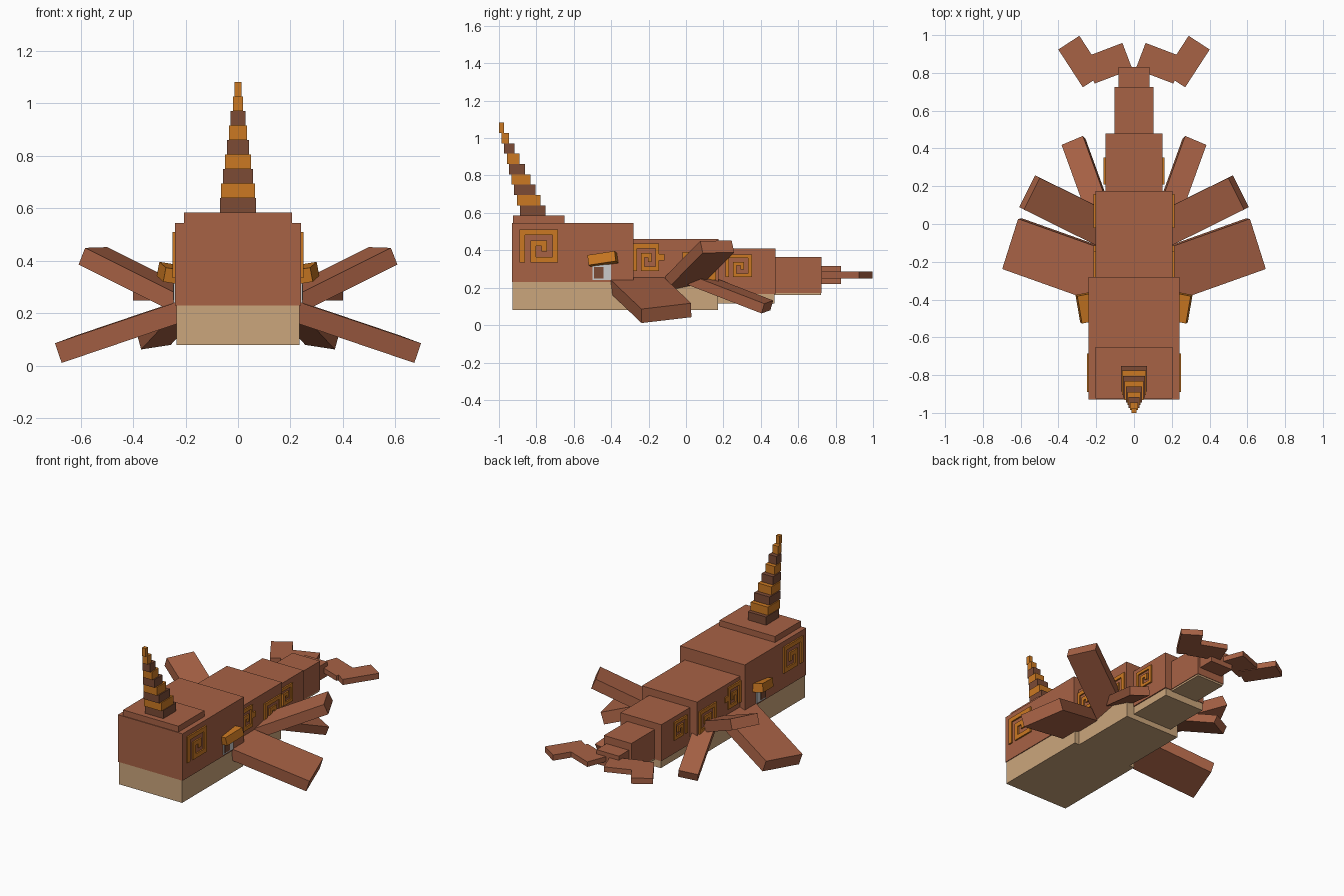
import bpy
import bmesh
from mathutils import Matrix, Vector

if "Cube" in bpy.data.objects:
    bpy.data.objects.remove(bpy.data.objects["Cube"], do_unlink=True)


def material(name, rgb):
    m = bpy.data.materials.new(name)
    m.use_nodes = True
    m.diffuse_color = (*rgb, 1)
    m.node_tree.nodes["Principled BSDF"].inputs["Base Color"].default_value = (*rgb, 1)
    return m


RUST = material("rust red", (0.39, 0.122, 0.06))
SAND = material("sand belly", (0.6, 0.38, 0.2))
ORANGE = material("orange", (0.6, 0.19, 0.016))
BROWN = material("dark brown", (0.2, 0.07, 0.036))
WHITE = material("eye white", (0.6, 0.6, 0.6))


def finish(name, bm, mat):
    bmesh.ops.recalc_face_normals(bm, faces=bm.faces)
    mesh = bpy.data.meshes.new(name)
    bm.to_mesh(mesh)
    bm.free()
    mesh.materials.append(mat)
    obj = bpy.data.objects.new(name, mesh)
    bpy.context.collection.objects.link(obj)
    return obj


def add_box(bm, x, y, z):
    """Axis-aligned box from (low, high) ranges."""
    size = [b - a for a, b in (x, y, z)]
    mid = [(a + b) / 2 for a, b in (x, y, z)]
    bmesh.ops.create_cube(bm, size=1, matrix=Matrix.Translation(mid) @ Matrix.Diagonal((*size, 1)))


def box(name, x, y, z, mat):
    bm = bmesh.new()
    add_box(bm, x, y, z)
    return finish(name, bm, mat)


def slab(name, root, tip, across, thick, mat):
    """Tilted box running from root to tip, built on both sides."""
    for side, label in ((1, "left_"), (-1, "right_")):
        a, b, w = (Vector((v[0] * side, v[1], v[2])) for v in (root, tip, across))
        d = b - a
        width = w.length
        w = (w - w.project(d)).normalized() * width
        n = d.cross(w).normalized() * thick
        axes = Matrix((d, w, n)).transposed().to_4x4()
        bm = bmesh.new()
        bmesh.ops.create_cube(bm, size=1, matrix=Matrix.Translation((a + b) / 2) @ axes)
        finish(label + name, bm, mat)


def side_plate(name, x, y, z, mat, thick=0.009):
    for side, label in ((1, "left_"), (-1, "right_")):
        xs = sorted((side * x, side * (x + thick)))
        box(label + name, xs, y, z, mat)


# Strokes of the square spiral, as cell ranges (column, row) on a 7 x 6 grid
SPIRAL = [((0, 1), (0, 6)), ((1, 7), (5, 6)), ((6, 7), (0, 5)), ((2, 6), (0, 1)),
          ((2, 3), (1, 4)), ((3, 5), (3, 4)), ((4, 5), (2, 3))]


def spiral(name, x, y, z):
    """Square spiral plate filling the given ranges on both flanks."""
    cw, ch = (y[1] - y[0]) / 7, (z[1] - z[0]) / 6
    for side, label in ((1, "left_"), (-1, "right_")):
        bm = bmesh.new()
        xs = sorted((side * x, side * (x + 0.0095)))
        for cols, rows in SPIRAL:
            add_box(bm, xs, [y[0] + c * cw for c in cols], [z[0] + r * ch for r in rows])
        finish(label + name, bm, ORANGE)


# Head, body and tail blocks: half width, y range, z range
for name, hw, y, z, mat in [
    ("head", 0.24, (-0.93, -0.28), (0.23, 0.545), RUST),
    ("jaw", 0.235, (-0.928, -0.28), (0.08, 0.23), SAND),
    ("head_crest", 0.205, (-0.925, -0.65), (0.545, 0.585), RUST),
    ("body", 0.205, (-0.28, 0.175), (0.23, 0.46), RUST),
    ("belly", 0.2, (-0.28, 0.172), (0.08, 0.23), SAND),
    ("tail_base", 0.152, (0.175, 0.478), (0.165, 0.41), RUST),
    ("tail_base_belly", 0.145, (0.172, 0.474), (0.115, 0.165), SAND),
    ("tail_middle", 0.102, (0.478, 0.725), (0.172, 0.365), RUST),
    ("tail_middle_belly", 0.098, (0.474, 0.722), (0.16, 0.172), SAND),
    ("tail_end", 0.083, (0.725, 0.83), (0.22, 0.315), RUST),
]:
    box(name, (-hw, hw), y, z, mat)

# Horn: stacked shrinking blocks leaning forward
for i, hw in enumerate((0.068, 0.064, 0.057, 0.05, 0.042, 0.034, 0.028, 0.02, 0.013)):
    cy = -0.82 - i * 0.0208
    z = 0.585 + i * 0.0553
    mat = ORANGE if i % 2 or i == 8 else BROWN
    box(f"horn_block_{i + 1}", (-hw, hw), (cy - hw, cy + hw), (z, z + 0.0553), mat)

# Spiral markings along the flanks
spiral("head_spiral", 0.24, (-0.89, -0.685), (0.335, 0.51))
spiral("shoulder_spiral", 0.205, (-0.28, -0.145), (0.29, 0.435))
side_plate("shoulder_spiral_tab", 0.205, (-0.145, -0.115), (0.345, 0.38), ORANGE)
spiral("body_spiral", 0.205, (-0.02, 0.16), (0.24, 0.39))
spiral("tail_spiral", 0.152, (0.21, 0.352), (0.257, 0.378))

# Eyes and brows
side_plate("eye", 0.24, (-0.5, -0.4), (0.24, 0.325), WHITE, 0.005)
side_plate("pupil", 0.242, (-0.492, -0.44), (0.25, 0.31), BROWN, 0.006)
slab("brow", (0.235, -0.515, 0.34), (0.26, -0.37, 0.362), (0.09, -0.016, 0.015), 0.055, ORANGE)

# Flippers
slab("front_flipper", (0.123, -0.29, 0.24), (0.643, -0.105, 0.064), (-0.11, 0.255, 0.04), 0.079, RUST)
slab("raised_fin", (0.135, -0.04, 0.21), (0.553, 0.167, 0.419), (-0.09, 0.165, 0), 0.07, RUST)
slab("rear_fin", (0.177, 0.04, 0.25), (0.32, 0.435, 0.097), (0.115, -0.04, -0.02), 0.056, RUST)

# Tail flukes: an inner and an outer blade per side
slab("fluke_inner", (0.035, 0.889, 0.27), (0.235, 0.813, 0.27), (0.05, 0.14, 0), 0.034, RUST)
slab("fluke_outer", (0.215, 0.76, 0.268), (0.345, 0.96, 0.268), (0.11, -0.075, 0), 0.038, RUST)
